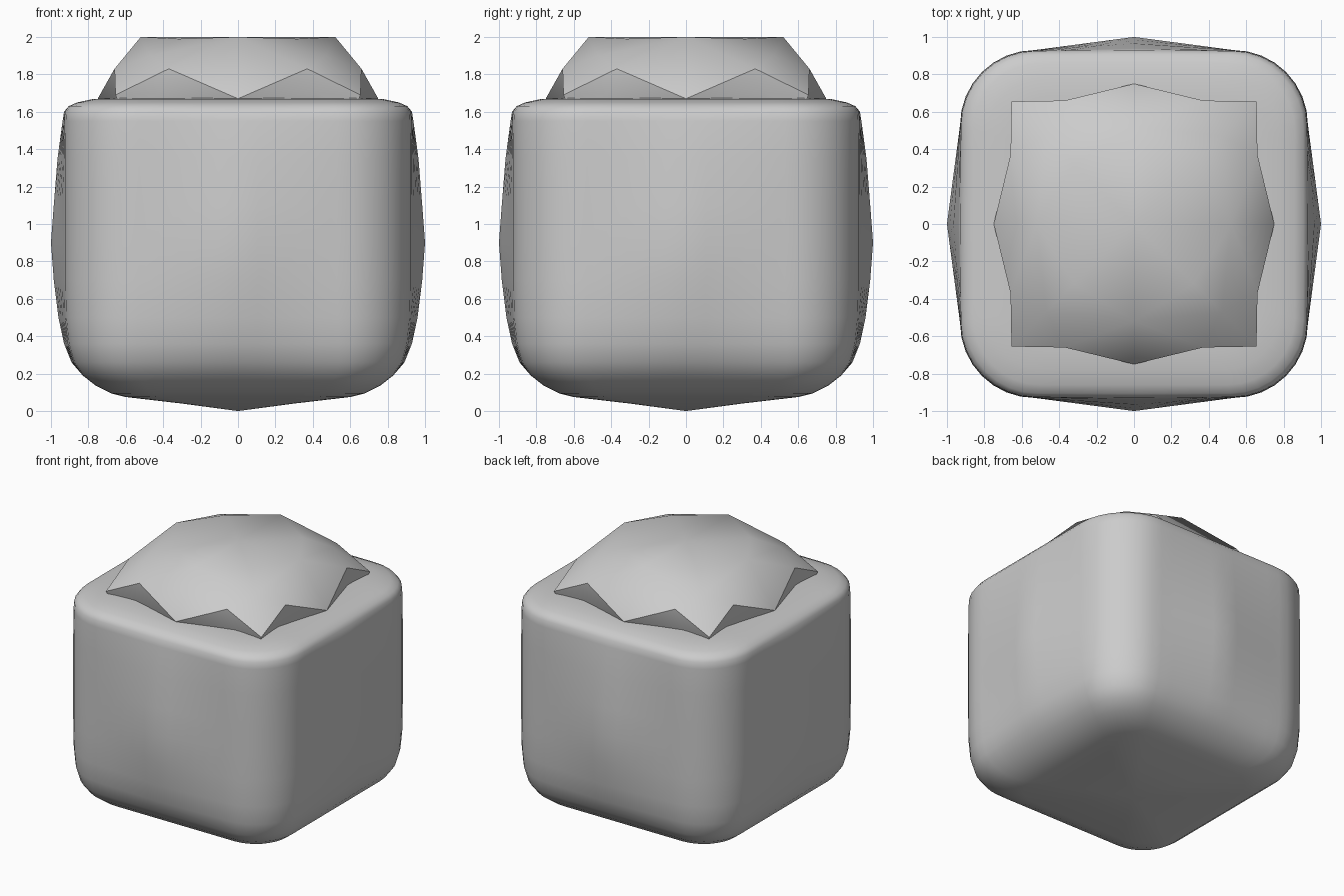
import bpy, bmesh, math
from mathutils import Matrix, Vector

cube = bpy.data.objects.get("Cube")
if cube:
    bpy.data.objects.remove(cube, do_unlink=True)

grey = bpy.data.materials.new("soft grey")
grey.use_nodes = True
colour = (0.6, 0.6, 0.6, 1)
grey.diffuse_color = colour
grey.node_tree.nodes["Principled BSDF"].inputs["Base Color"].default_value = colour


def finish(bm, name, angle):
    """Turn a bmesh into a smooth shaded object."""
    bmesh.ops.remove_doubles(bm, verts=bm.verts, dist=0.0005)
    bmesh.ops.recalc_face_normals(bm, faces=bm.faces)
    mesh = bpy.data.meshes.new(name)
    bm.to_mesh(mesh)
    bm.free()
    mesh.materials.append(grey)
    ob = bpy.data.objects.new(name, mesh)
    bpy.context.collection.objects.link(ob)
    bpy.ops.object.select_all(action='DESELECT')
    ob.select_set(True)
    bpy.context.view_layer.objects.active = ob
    bpy.ops.object.shade_smooth_by_angle(angle=math.radians(angle))


def ring(bm, half, radius, bulge, z, side=10, arc=8):
    """Rounded square whose sides swell outwards at the middle."""
    flat = half - radius
    pts = []
    for i in range(side):
        t = -1 + 2 * i / side
        pts.append(Vector((flat * t, -half - bulge * (1 - abs(t)), z)))
    for i in range(arc):
        a = -math.pi / 2 + math.pi / 2 * i / arc
        pts.append(Vector((flat + radius * math.cos(a), -flat + radius * math.sin(a), z)))
    return [bm.verts.new(Matrix.Rotation(q * math.pi / 2, 3, 'Z') @ p)
            for q in range(4) for p in pts]


# Body: rounded block, half width / corner radius / side bulge / height
profile = [
    (0.3, 0.1, 0, 0.04), (0.6, 0.2, 0, 0.075), (0.68, 0.23, 0, 0.095),
    (0.76, 0.26, 0, 0.135), (0.83, 0.3, 0, 0.19), (0.88, 0.34, 0.01, 0.26),
    (0.91, 0.37, 0.02, 0.36), (0.925, 0.39, 0.035, 0.5), (0.93, 0.4, 0.055, 0.7),
    (0.93, 0.4, 0.07, 0.9), (0.93, 0.4, 0.055, 1.1), (0.93, 0.4, 0.035, 1.35),
    (0.928, 0.4, 0.01, 1.55), (0.925, 0.4, 0.005, 1.6), (0.905, 0.39, 0, 1.63),
    (0.86, 0.36, 0, 1.65), (0.78, 0.3, 0, 1.667), (0.68, 0.22, 0, 1.675),
    (0.5, 0.15, 0, 1.675),
]
bm = bmesh.new()
rings = [ring(bm, *p) for p in profile]
count = len(rings[0])
for low, high in zip(rings, rings[1:]):
    for i in range(count):
        j = (i + 1) % count
        bm.faces.new((low[i], low[j], high[j], high[i]))
tip = bm.verts.new((0, 0, 0))
for i in range(count):
    bm.faces.new((tip, rings[0][(i + 1) % count], rings[0][i]))
bm.faces.new(rings[-1])
finish(bm, "rounded_body", 60)

# Cushion: one faceted half side, mirrored and turned around the centre
points = {
    "centre": (0, 0, 2), "top": (0, -0.52, 2), "inner": (0.32, -0.32, 1.99),
    "shoulder": (0.47, -0.47, 1.9), "ridge": (0.37, -0.66, 1.83),
    "belly": (0, -0.75, 1.67), "tuck": (0.42, -0.64, 1.7),
    "corner": (0.655, -0.655, 1.69),
    "belly_base": (0, -0.7, 1.6), "tuck_base": (0.4, -0.62, 1.6),
    "corner_base": (0.62, -0.62, 1.6),
}
facets = [
    "centre top inner", "top shoulder inner", "top ridge shoulder",
    "top belly ridge", "ridge corner shoulder", "ridge belly tuck",
    "ridge tuck corner", "belly belly_base tuck_base tuck",
    "tuck tuck_base corner_base corner",
]
bm = bmesh.new()
for quarter in range(4):
    turn = Matrix.Rotation(quarter * math.pi / 2, 3, 'Z')
    for flip in (1, -1):
        place = turn @ Matrix.Diagonal((flip, 1, 1))
        for facet in facets:
            bm.faces.new([bm.verts.new(place @ Vector(points[n])) for n in facet.split()])
finish(bm, "faceted_cushion", 35)
